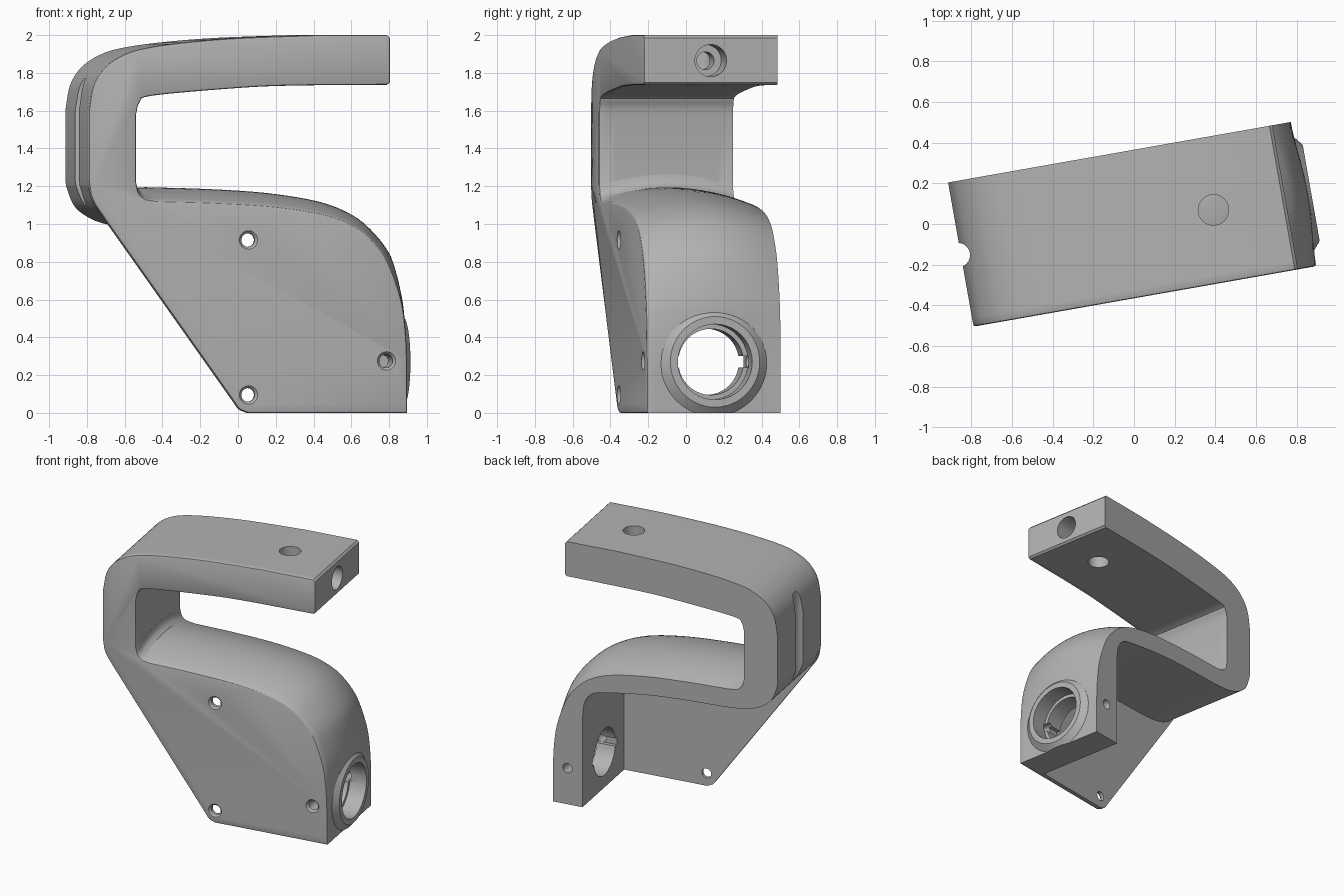
import bpy, bmesh, math
from mathutils import Vector, Matrix

cube = bpy.data.objects.get("Cube")
if cube:
    bpy.data.objects.remove(cube, do_unlink=True)

HALF = 0.36          # half the depth of the bracket
CROWN = 0.075        # bulge of the lower shell between front and back


def curve(points, steps=5):
    """Smooth curve through a few points."""
    p = [Vector(q) for q in points]
    p = [2 * p[0] - p[1]] + p + [2 * p[-1] - p[-2]]
    out = []
    for a, b, c, d in zip(p, p[1:], p[2:], p[3:]):
        for i in range(steps):
            t = i / steps
            out.append(0.5 * (2 * b + (c - a) * t + (2 * a - 5 * b + 4 * c - d) * t ** 2
                              + (3 * b - a - 3 * c + d) * t ** 3))
    return out + [p[-2]]


def make(name, bm):
    bmesh.ops.recalc_face_normals(bm, faces=bm.faces)
    mesh = bpy.data.meshes.new(name)
    bm.to_mesh(mesh)
    bm.free()
    ob = bpy.data.objects.new(name, mesh)
    bpy.context.collection.objects.link(ob)
    return ob


def loft(rings):
    """Closed solid through outlines of equal length, front to back."""
    bm = bmesh.new()
    rows = [[bm.verts.new(p) for p in ring] for ring in rings]
    n = len(rows[0])
    for a, b in zip(rows, rows[1:]):
        for i in range(n):
            j = (i + 1) % n
            bm.faces.new((a[i], a[j], b[j], b[i]))
    front = bm.faces.new(rows[0])
    bm.faces.new(rows[-1])
    return bm, front


def rod(name, start, end, r1, r2=None, sides=40):
    """Cylinder or cone between two points."""
    start, end = Vector(start), Vector(end)
    axis = end - start
    turn = axis.to_track_quat('Z', 'Y').to_matrix().to_4x4()
    bm = bmesh.new()
    bmesh.ops.create_cone(bm, cap_ends=True, segments=sides, radius1=r1,
                          radius2=r1 if r2 is None else r2, depth=axis.length,
                          matrix=Matrix.Translation((start + end) / 2) @ turn)
    return make(name, bm)


def block(name, centre, size):
    bm = bmesh.new()
    bmesh.ops.create_cube(bm, size=1, matrix=Matrix.Translation(centre) @ Matrix.Diagonal((*size, 1)))
    return make(name, bm)


def combine(body, tool, operation='DIFFERENCE'):
    tool.hide_render = True
    mod = body.modifiers.new(tool.name, 'BOOLEAN')
    mod.operation, mod.solver, mod.object = operation, 'EXACT', tool
    bpy.context.view_layer.objects.active = body
    bpy.ops.object.modifier_apply(modifier=mod.name)
    bpy.data.objects.remove(tool, do_unlink=True)


# Outline: lower shell, slot, upper arm, back of the hook, slanted edge
shell = curve([(.846, 0), (.846, .25), (.836, .45), (.81, .61), (.74, .8), (.648, .92),
               (.547, .995), (.394, 1.05), (.14, 1.09), (-.165, 1.11), (-.5, 1.12)])
corner = curve([(-.56, 1.13), (-.595, 1.16), (-.61, 1.22)], 3)
slot = curve([(-.61, 1.58), (-.59, 1.645), (-.52, 1.68), (-.063, 1.72), (.24, 1.733), (.74, 1.737)], 4)
arm_end = [Vector(p) for p in ((.755, 1.75), (.755, 1.985), (.74, 2))]
hook = curve([(.345, 2), (-.063, 1.985), (-.367, 1.96), (-.57, 1.93), (-.68, 1.895),
              (-.773, 1.835), (-.838, 1.74), (-.865, 1.6)], 4)
slant = curve([(-.865, 1.23), (-.845, 1.13), (-.77, 1.015)], 4)
foot = curve([(-.085, .06), (-.055, .02), (-.01, 0)], 3)
outline = shell + corner + slot + arm_end + hook + slant + foot


def ring(v):
    """Outline at one depth, with the shell crowned outwards."""
    bulge = CROWN * (1 - (v / HALF) ** 2)
    pts = []
    for i, p in enumerate(outline):
        shift = Vector((0, 0))
        if 0 < i < len(shell):
            along = outline[i + 1] - outline[i - 1]
            fade = min(1, max(0, (p.y - .2) / .6))
            shift = Vector((along.y, -along.x)).normalized() * bulge * fade
        elif len(shell) <= i < len(shell) + len(corner) - 1:
            shift = Vector((0, bulge * .85))
        pts.append((p.x + shift.x, v, p.y + shift.y))
    return pts


SLICES = 16
bm, front = loft([ring(-HALF + 2 * HALF * i / SLICES) for i in range(SLICES + 1)])
bmesh.ops.recalc_face_normals(bm, faces=bm.faces)
bmesh.ops.bevel(bm, geom=list(front.edges), offset=.011, segments=2, profile=.5, affect='EDGES')
bracket = make("clamp_bracket", bm)

# Raised pad around the large side opening, trimmed at the base
combine(bracket, rod("side_pad", (.79, 0, .27), (.885, 0, .27), .355, .24, 64), 'UNION')
combine(bracket, block("base_trim", (0, 0, -.25), (3, 3, .5)))

# Open back of the lower shell, leaving a thin front plate
cavity = [Vector((-1.1, -.2)), Vector((.62, -.2))] + curve(
    [(.62, .68), (.605, .8), (.55, .875), (.45, .905), (.14, .95), (-.165, .97), (-.5, .98),
     (-.65, 1.0), (-.75, 1.04), (-.82, 1.1), (-.86, 1.2), (-.9, 1.32)], 4) + [Vector((-1.1, 1.32))]
bm, _ = loft([[(p.x, v, p.y) for p in cavity] for v in (-HALF + .04, HALF + .2)])
combine(bracket, make("cavity_cutter", bm))

# Large stepped side opening with two key notches
combine(bracket, rod("opening_cutter", (.76, 0, .27), (1, 0, .27), .2))
combine(bracket, rod("opening_lip_cutter", (.55, 0, .27), (.8, 0, .27), .175))
combine(bracket, block("notch_cutter", (.68, 0, .27), (.2, .4, .06)))

# Screw holes with countersinks in the front plate
for u, z, back in ((-.007, .915, -.2), (-.007, .095, -.2), (.735, .275, .6)):
    combine(bracket, rod("screw_cutter", (u, -.6, z), (u, back, z), .036, sides=24))
    combine(bracket, rod("countersink_cutter", (u, -HALF - .01, z), (u, -HALF + .015, z), .058, .036, 24))

# Upper arm: vertical pin hole and stepped end hole
combine(bracket, rod("pin_cutter", (.397, 0, 1.5), (.397, 0, 2.2), .075))
combine(bracket, rod("end_hole_cutter", (.59, 0, 1.865), (.9, 0, 1.865), .085))
combine(bracket, rod("end_bore_cutter", (.4, 0, 1.865), (.62, 0, 1.865), .047, sides=24))

# Vertical cable groove on the outside of the hook
combine(bracket, rod("groove_cutter", (-.88, 0, .7), (-.88, 0, 2.2), .06))

# Material, orientation and shading
mat = bpy.data.materials.new("light grey plastic")
grey = (.45, .45, .45, 1)
mat.use_nodes = True
mat.diffuse_color = grey
mat.node_tree.nodes["Principled BSDF"].inputs["Base Color"].default_value = grey
bracket.data.materials.clear()
bracket.data.materials.append(mat)
for poly in bracket.data.polygons:
    poly.material_index = 0
bracket.data.transform(Matrix.Rotation(math.radians(10), 4, 'Z'))
bpy.ops.object.select_all(action='DESELECT')
bracket.select_set(True)
bpy.context.view_layer.objects.active = bracket
bpy.ops.object.shade_smooth_by_angle(angle=math.radians(28))
